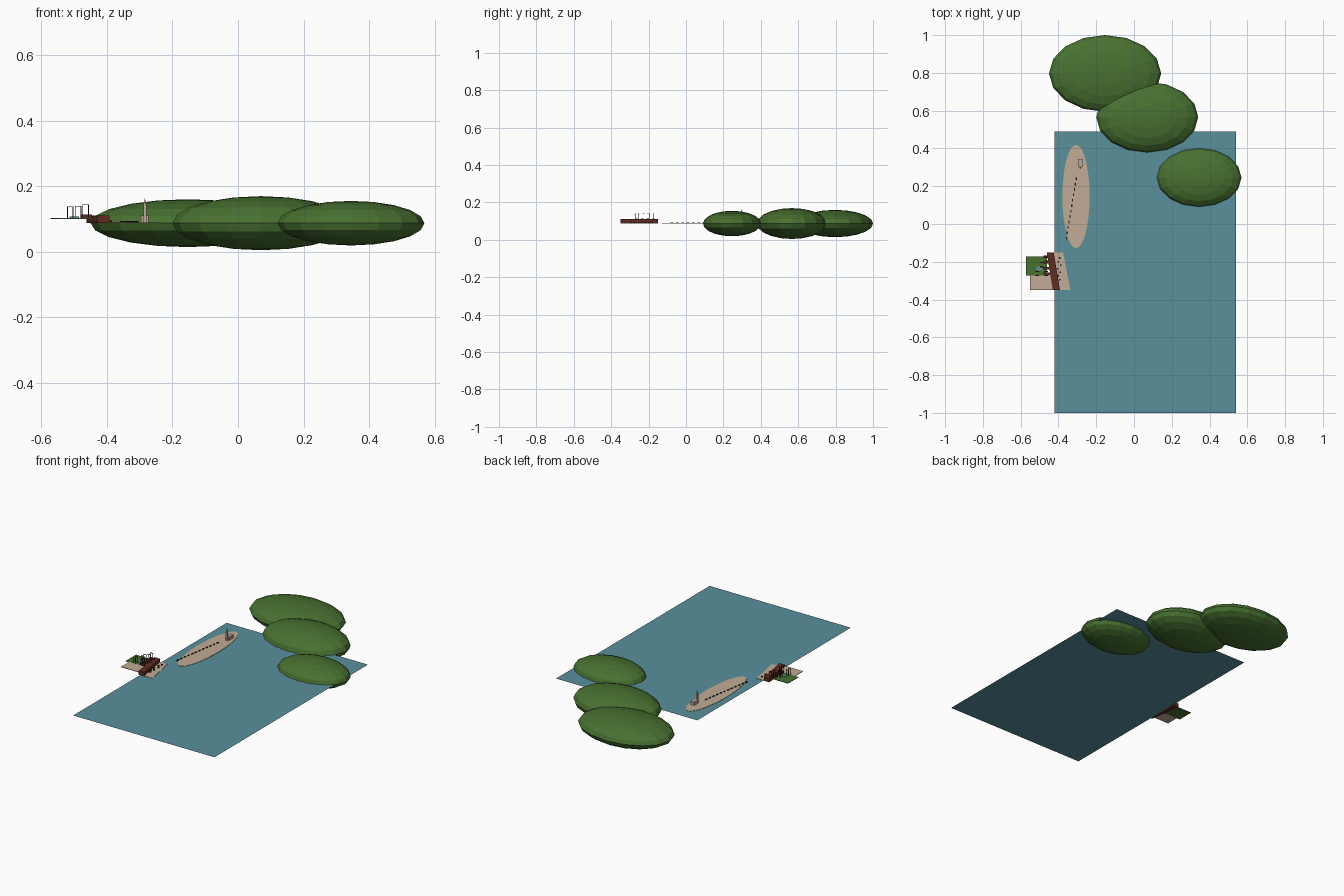
import bpy, bmesh, math
from mathutils import Matrix, Vector

if "Cube" in bpy.data.objects:
    bpy.data.objects.remove(bpy.data.objects["Cube"])


def mat(name, rgb):
    m = bpy.data.materials.new(name)
    m.diffuse_color = (*rgb, 1)
    m.use_nodes = True
    m.node_tree.nodes["Principled BSDF"].inputs["Base Color"].default_value = m.diffuse_color
    return m


WATER = mat("water teal", (0.10, 0.28, 0.33))
GREEN = mat("hill green", (0.064, 0.165, 0.030))
SAND = mat("sand", (0.54, 0.41, 0.30))
STONE = mat("pale stone", (0.50, 0.38, 0.32))
BROWN = mat("red brown", (0.11, 0.025, 0.014))
DARK = mat("dark figures", (0.012, 0.010, 0.010))
LEVEL = 0.087


def finish(name, bm, m):
    me = bpy.data.meshes.new(name)
    bm.to_mesh(me)
    bm.free()
    me.materials.append(m)
    ob = bpy.data.objects.new(name, me)
    bpy.context.collection.objects.link(ob)
    return ob


def add_box(bm, x0, x1, y0, y1, z0, z1):
    c = Vector(((x0 + x1) / 2, (y0 + y1) / 2, (z0 + z1) / 2))
    s = Matrix.Diagonal((x1 - x0, y1 - y0, z1 - z0, 1))
    bmesh.ops.create_cube(bm, size=1, matrix=Matrix.Translation(c) @ s)


def boxes(name, m, *dims):
    bm = bmesh.new()
    for d in dims:
        add_box(bm, *d)
    return finish(name, bm, m)


def prism(name, m, pts, z0, z1=None):
    bm = bmesh.new()
    f = bm.faces.new([bm.verts.new((x, y, z0)) for x, y in pts])
    if z1 is not None:
        r = bmesh.ops.extrude_face_region(bm, geom=[f])
        vs = [v for v in r["geom"] if isinstance(v, bmesh.types.BMVert)]
        bmesh.ops.translate(bm, vec=(0, 0, z1 - z0), verts=vs)
        bmesh.ops.recalc_face_normals(bm, faces=bm.faces)
    return finish(name, bm, m)


# Water sheet
prism("water", WATER, [(-0.42, -1), (0.54, -1), (0.54, 0.49), (-0.42, 0.49)], LEVEL)

# Three flattened faceted hills
for name, x, y, rx, ry, rz in (("far_hill", -0.153, 0.797, 0.297, 0.203, 0.073),
                               ("middle_hill", 0.07, 0.566, 0.27, 0.187, 0.0825),
                               ("near_hill", 0.345, 0.246, 0.224, 0.155, 0.068)):
    bm = bmesh.new()
    bmesh.ops.create_uvsphere(bm, u_segments=16, v_segments=10, radius=1,
                              matrix=Matrix.Translation((x, y, LEVEL)) @ Matrix.Diagonal((rx, ry, rz, 1)))
    finish(name, bm, GREEN)

# Oval sand island
ring = [(-0.307 + 0.072 * math.cos(a), 0.146 + 0.274 * math.sin(a))
        for a in (i * math.tau / 32 for i in range(32))]
prism("island", SAND, ring, LEVEL, LEVEL + 0.002)

# Chapel with a bell tower and pointed spire
boxes("chapel", STONE, (-0.296, -0.273, 0.302, 0.345, LEVEL, 0.110),
      (-0.289, -0.280, 0.293, 0.302, LEVEL, 0.142))
bm = bmesh.new()
bmesh.ops.create_cone(bm, cap_ends=True, segments=4, radius1=0.006, radius2=0, depth=0.022,
                      matrix=Matrix.Translation((-0.2845, 0.2975, 0.153)) @ Matrix.Rotation(math.pi / 4, 4, "Z"))
finish("spire", bm, STONE)

# Procession of small figures across the island
bm = bmesh.new()
for i in range(12):
    t = i / 11
    x, y = -0.358 + 0.052 * t, -0.075 + 0.315 * t
    add_box(bm, x - 0.003, x + 0.003, y - 0.007, y + 0.007, LEVEL, LEVEL + 0.006)
finish("procession", bm, DARK)

# Shore: sloping quay wall, beach strip, terrace and lawn
prism("quay_wall", BROWN, [(-0.430, -0.35), (-0.392, -0.35), (-0.425, -0.15), (-0.462, -0.15)], LEVEL, 0.110)
prism("beach", SAND, [(-0.392, -0.35), (-0.337, -0.35), (-0.375, -0.15), (-0.425, -0.15)], LEVEL + 0.001, LEVEL + 0.003)
boxes("terrace", SAND, (-0.55, -0.43, -0.35, -0.272, 0.1005, 0.1035))
boxes("lawn", GREEN, (-0.573, -0.46, -0.272, -0.172, 0.1005, 0.1035))

# People on the beach strip
bm = bmesh.new()
for i in range(7):
    x, y = -0.392 - 0.012 * (i % 2) + 0.002 * (i % 3), -0.18 - 0.019 * i
    add_box(bm, x - 0.004, x + 0.004, y - 0.004, y + 0.004, LEVEL, LEVEL + 0.008)
finish("beach_people", bm, DARK)

# Open pavilions: posts carrying thin canopies
posts, roofs = bmesh.new(), bmesh.new()
for x, y, top in ((-0.512, -0.262, 0.136), (-0.488, -0.215, 0.138),
                  (-0.465, -0.262, 0.142), (-0.465, -0.185, 0.142)):
    w, d = 0.010, 0.011
    for sx in (-1, 1):
        for sy in (-1, 1):
            px, py = x + sx * w * 0.85, y + sy * d * 0.85
            add_box(posts, px - 0.001, px + 0.001, py - 0.001, py + 0.001, 0.103, top)
    for sy in (-1, 1):
        add_box(roofs, x - w, x + w, y + sy * d - 0.003, y + sy * d + 0.003, top, top + 0.002)
finish("pavilion_posts", posts, DARK)
finish("pavilion_beams", roofs, BROWN)

# Low benches along the quay
boxes("benches", BROWN, *[(-0.478, -0.446, y, y + 0.012, 0.1035, 0.114) for y in (-0.27, -0.24, -0.21, -0.18)])
boxes("small_pool", WATER, (-0.515, -0.485, -0.245, -0.225, 0.1035, 0.107))
